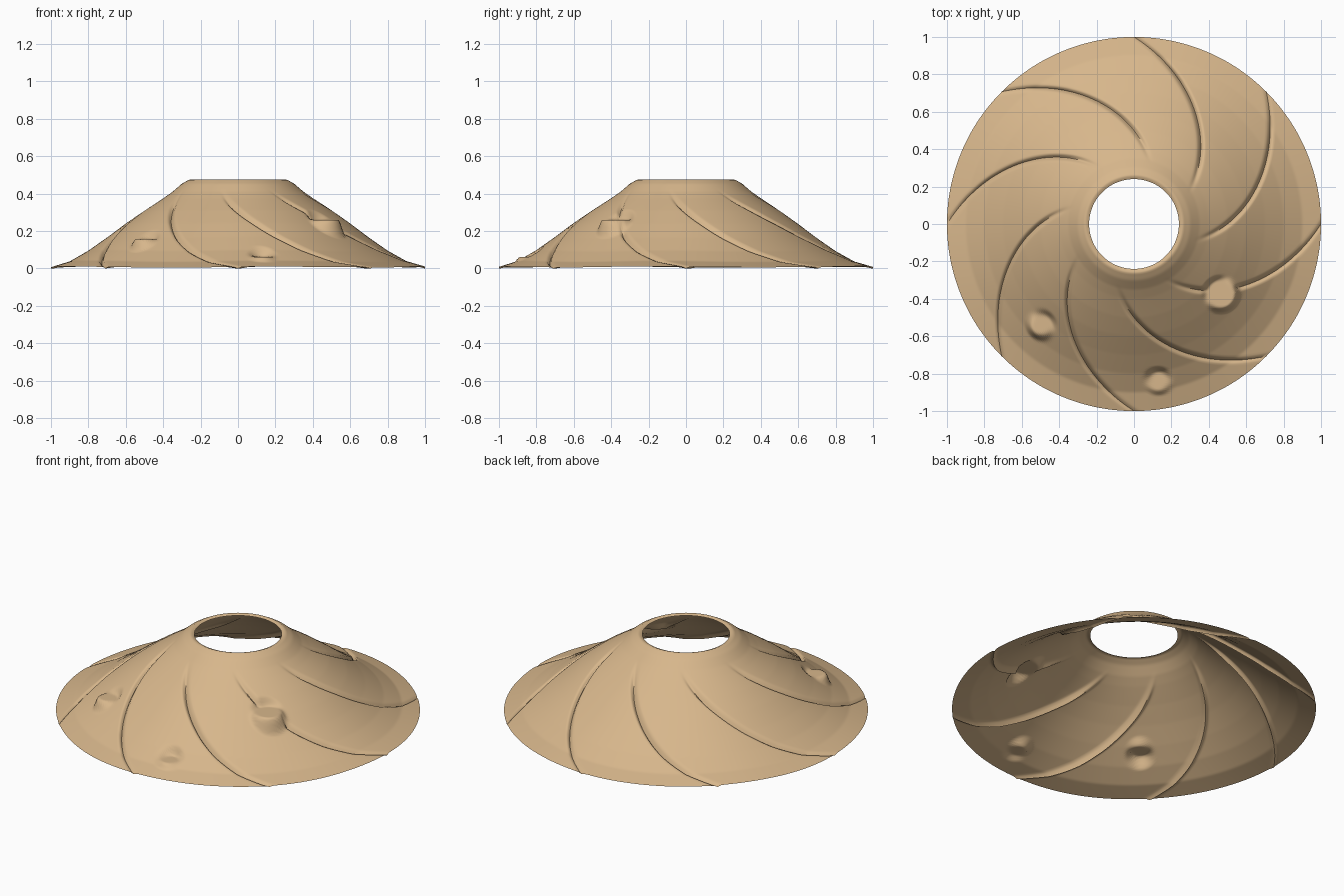
import bpy, bmesh, math

cube = bpy.data.objects.get("Cube")
if cube:
    bpy.data.objects.remove(cube, do_unlink=True)

ARMS, SEGMENTS, RINGS = 8, 320, 96
INNER, OUTER = 0.24, 1.0

# Slope of the cone as radius and height
PROFILE = [(0.24, 0.468), (0.26, 0.476), (0.3, 0.453), (0.35, 0.41), (0.4, 0.375),
           (0.5, 0.31), (0.6, 0.24), (0.7, 0.165), (0.8, 0.095), (0.9, 0.038), (1.0, 0.008)]
# Flat ledges as x, y, height, radius
LEDGES = [(0.465, -0.375, 0.26, 0.07), (-0.495, -0.54, 0.157, 0.05), (0.13, -0.84, 0.062, 0.045)]


def smooth(t):
    t = max(0.0, min(1.0, t))
    return t * t * (3 - 2 * t)


def slope_height(r):
    for (r0, z0), (r1, z1) in zip(PROFILE, PROFILE[1:]):
        if r <= r1:
            return z0 + (z1 - z0) * (r - r0) / (r1 - r0)
    return PROFILE[-1][1]


def height(r, phase, x, y):
    # Soft unevenness, fading at the crater lip
    z = slope_height(r)
    outer = smooth((r - 0.3) / 0.3)
    z += 0.004 * outer * math.sin(5 * x + 3 * y) * math.cos(4 * y - 2 * x)
    # Spiral gullies
    pitch = math.tau / ARMS
    off = ((phase + pitch / 2) % pitch - pitch / 2) * r
    depth = 0.026 * smooth((r - 0.33) / 0.2) * (1 - 0.6 * smooth((r - 0.8) / 0.2))
    z -= depth * math.exp(-(off / 0.014) ** 2)
    # Level ledges blended into the slope
    for lx, ly, lz, lr in LEDGES:
        w = 1 - smooth((math.hypot(x - lx, y - ly) - lr) / 0.035)
        z += (lz - z) * w
    return max(z, 0.0)


# Open cone on a polar grid that twists with the gullies
bm = bmesh.new()
rings = []
for i in range(RINGS + 1):
    r = INNER + (OUTER - INNER) * i / RINGS
    twist = math.radians(90) * (r - OUTER)
    ring = []
    for j in range(SEGMENTS):
        phase = math.tau * j / SEGMENTS
        x, y = r * math.cos(phase + twist), r * math.sin(phase + twist)
        ring.append(bm.verts.new((x, y, height(r, phase, x, y))))
    rings.append(ring)
for a, b in zip(rings, rings[1:]):
    for j in range(SEGMENTS):
        k = (j + 1) % SEGMENTS
        bm.faces.new((a[j], b[j], b[k], a[k]))

mesh = bpy.data.meshes.new("crater_cone")
bm.to_mesh(mesh)
bm.free()
cone = bpy.data.objects.new("crater_cone", mesh)
bpy.context.collection.objects.link(cone)

# Sandy rock
sand = bpy.data.materials.new("sand")
sand.use_nodes = True
colour = (0.68, 0.47, 0.26, 1)
sand.diffuse_color = colour
sand.node_tree.nodes["Principled BSDF"].inputs["Base Color"].default_value = colour
mesh.materials.append(sand)

bpy.context.view_layer.objects.active = cone
cone.select_set(True)
bpy.ops.object.shade_smooth_by_angle(angle=math.radians(60))
